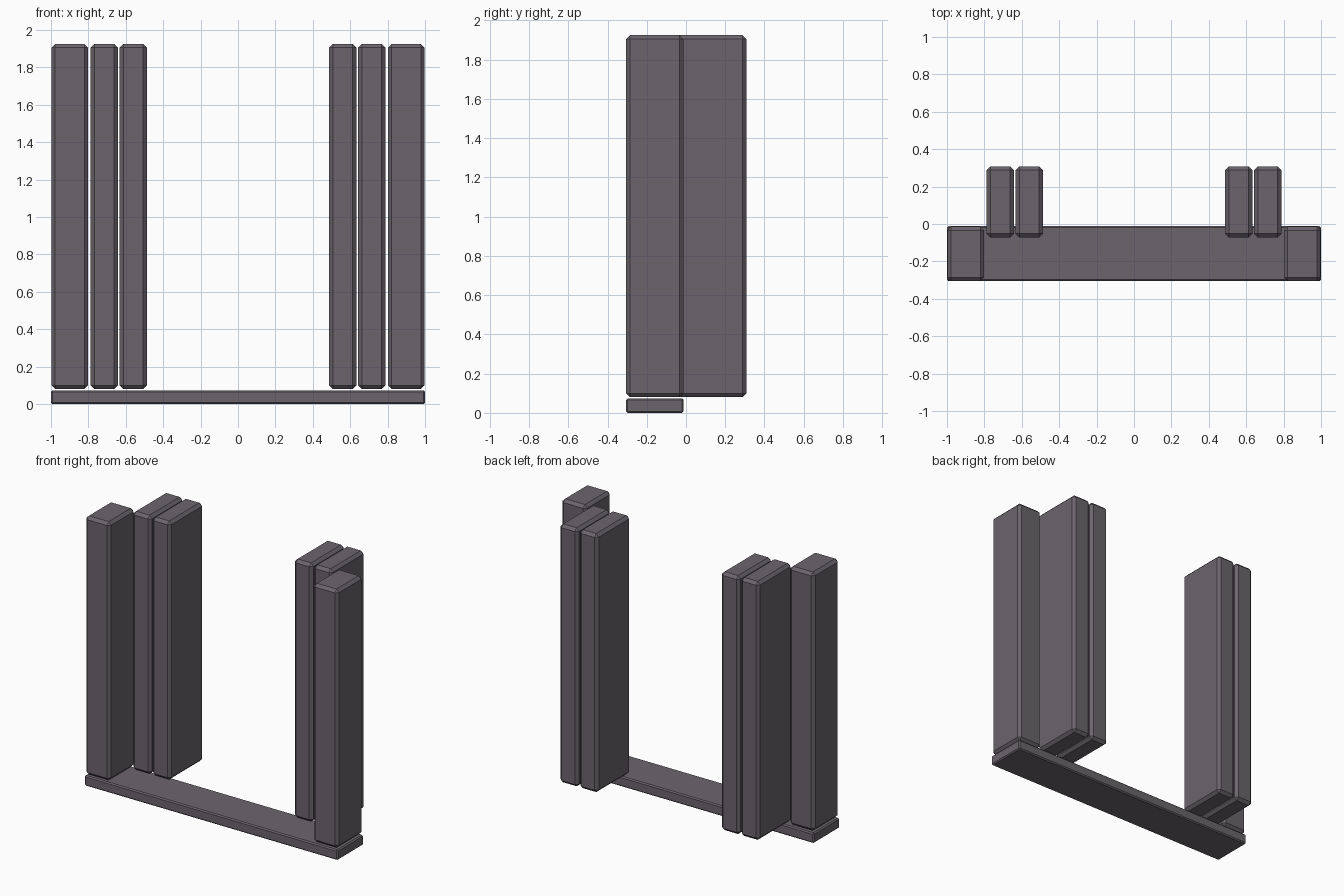
import bpy
import bmesh
from mathutils import Vector

cube = bpy.data.objects.get("Cube")
if cube:
    bpy.data.objects.remove(cube, do_unlink=True)

# Single dark stone colour
stone = bpy.data.materials.new("dark_stone")
stone.use_nodes = True
colour = (0.145, 0.130, 0.150, 1)
stone.diffuse_color = colour
bsdf = stone.node_tree.nodes["Principled BSDF"]
bsdf.inputs["Base Color"].default_value = colour
bsdf.inputs["Roughness"].default_value = 0.8


def block(name, low, high, chamfer):
    """Flat-shaded box between two corners with chamfered edges."""
    low, high = Vector(low), Vector(high)
    mesh = bpy.data.meshes.new(name)
    bm = bmesh.new()
    bmesh.ops.create_cube(bm, size=1)
    bmesh.ops.scale(bm, vec=high - low, verts=bm.verts)
    bmesh.ops.translate(bm, vec=(low + high) / 2, verts=bm.verts)
    bmesh.ops.bevel(bm, geom=bm.edges[:], offset=chamfer, segments=1,
                    affect='EDGES', profile=0.5)
    bm.to_mesh(mesh)
    bm.free()
    mesh.materials.append(stone)
    obj = bpy.data.objects.new(name, mesh)
    bpy.context.scene.collection.objects.link(obj)
    return obj


# Threshold slab along the front
block("threshold", (-1, -0.305, 0), (1, -0.012, 0.073), 0.008)

# Front post and two deep rear pillars on each side
BOTTOM, TOP = 0.08, 1.925
parts = (
    ("front_post", 0.802, 0.998, -0.305, -0.014),
    ("outer_pillar", 0.642, 0.788, -0.072, 0.308),
    ("inner_pillar", 0.487, 0.633, -0.072, 0.308),
)
for side, sign in (("left", 1), ("right", -1)):
    for part, inner, outer, front, back in parts:
        x0, x1 = sorted((sign * inner, sign * outer))
        block(f"{side}_{part}", (x0, front, BOTTOM), (x1, back, TOP), 0.02)
